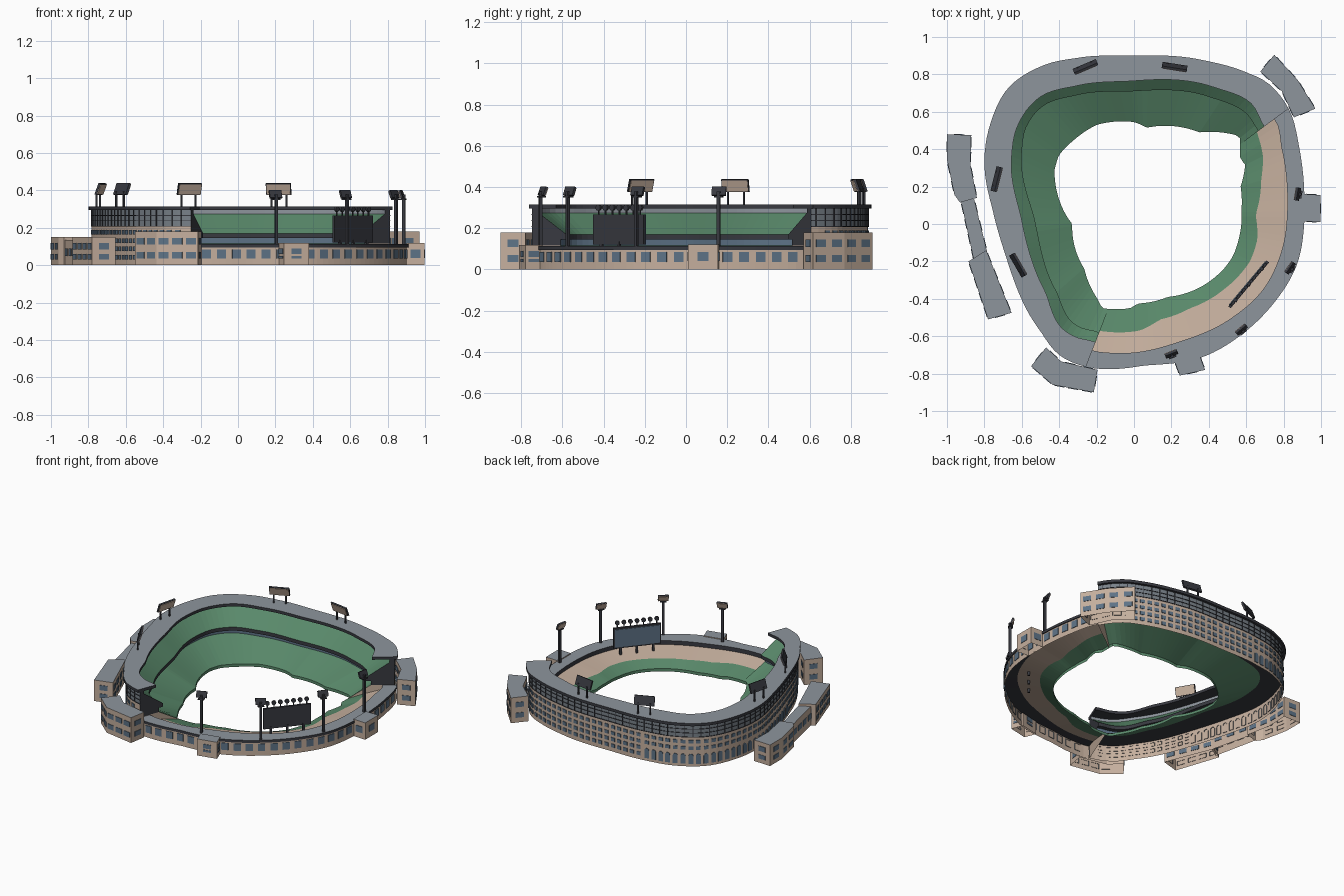
import bpy, bmesh, math
from mathutils import Matrix, Vector

if "Cube" in bpy.data.objects:
    bpy.data.objects.remove(bpy.data.objects["Cube"])

COL = dict(tan=(.56, .43, .34), green=(.10, .25, .145), grey=(.27, .30, .335), dark=(.04, .042, .052),
           glass=(.11, .17, .24), curtain=(.19, .22, .25))
MATS = {}
for k, c in COL.items():
    MATS[k] = bpy.data.materials.new(k)
    MATS[k].diffuse_color = (*c, 1)
NAMES = list(COL)
C = Vector((.06, .05))


def finish(name, bm, mat=None):
    bmesh.ops.recalc_face_normals(bm, faces=bm.faces)
    me = bpy.data.meshes.new(name)
    bm.to_mesh(me)
    bm.free()
    for k in ([mat] if mat else NAMES):
        me.materials.append(MATS[k])
    ob = bpy.data.objects.new(name, me)
    bpy.context.collection.objects.link(ob)
    return ob


def ring(pts, smooth=True):
    """Closed plan curve as radius over angle (degrees) around C."""
    pol = sorted((math.degrees(math.atan2(y - C.y, x - C.x)) % 360, math.hypot(x - C.x, y - C.y)) for x, y in pts)
    n = len(pol)

    def at(i):
        return pol[i % n][0] + 360 * (i // n), pol[i % n][1]

    def f(t):
        t %= 360
        i = -1
        while at(i + 1)[0] <= t:
            i += 1
        (a0, r0), (a1, r1), (a2, r2), (a3, r3) = (at(i + k) for k in (-1, 0, 1, 2))
        h = a2 - a1
        u = (t - a1) / h
        if not smooth:
            return r1 + (r2 - r1) * u
        m1, m2 = (r2 - r0) / (a2 - a0) * h, (r3 - r1) / (a3 - a1) * h
        return ((2*u**3 - 3*u*u + 1) * r1 + (u**3 - 2*u*u + u) * m1 + (3*u*u - 2*u**3) * r2 + (u**3 - u*u) * m2)
    return f


def inset(f, d):
    return lambda t: f(t) - d


def pos(f, t):
    a = math.radians(t)
    return C + Vector((math.cos(a), math.sin(a))) * f(t)


# Plan curves: outer edge, roof lip, upper deck edge, outfield walk, outfield seats, field edge
OUT = ring([(0, .9), (.35, .88), (.59, .815), (.72, .75), (.83, .61), (.885, .4), (.91, .18), (.91, 0), (.87, -.22),
            (.75, -.42), (.59, -.58), (.37, -.71), (.08, -.755), (-.1, -.775), (-.25, -.765), (-.4, -.7), (-.51, -.56),
            (-.67, -.22), (-.75, .05), (-.8, .34), (-.77, .53), (-.67, .73), (-.48, .85), (-.29, .89)])
LIP = ring([(0, .765), (-.3, .74), (-.5, .68), (-.62, .53), (-.655, .345), (-.6, .02), (-.48, -.35), (-.4, -.54),
            (-.32, -.6), (-.21, -.63), (.43, -.6), (.8, 0), (.69, .53), (.62, .65), (.43, .73)])
DECK = ring([(0, .71), (-.3, .69), (-.48, .635), (-.575, .52), (-.6, .38), (-.53, .02), (-.42, -.35), (-.345, -.51),
             (-.28, -.555), (-.2, -.575), (.43, -.55), (.75, 0), (.65, .52), (.59, .6), (.4, .68)])
WALK = ring([(-.24, -.67), (-.08, -.69), (.24, -.63), (.51, -.51), (.69, -.35), (.79, -.14), (.82, .13), (.79, .4),
             (.75, .56), (0, .8), (-.7, .3)])
SEAT = ring([(-.19, -.57), (.03, -.57), (.14, -.51), (.3, -.45), (.48, -.35), (.62, -.2), (.66, -.08), (.65, .05),
             (.68, .24), (.69, .36), (.65, .51), (0, .7), (-.6, .3)], False)
FIELD = ring([(0, .545), (-.2, .53), (-.32, .45), (-.4, .37), (-.425, .29), (-.4, .13), (-.33, 0), (-.265, -.24),
              (-.195, -.4), (-.17, -.45), (-.02, -.45), (.02, -.425), (.18, -.39), (.35, -.34), (.48, -.24),
              (.53, -.17), (.56, -.08), (.575, .08), (.57, .2), (.595, .32), (.565, .35), (.565, .47), (.35, .49), (.07, .515)], False)
A0, A1 = 36.5, 248.7
WALL = inset(OUT, .018)


def sweep(name, t0, t1, prof, closed=False):
    """Sweep (curve, z, material) section points around the bowl."""
    bm = bmesh.new()
    n = round((t1 - t0) / 2.5)
    rows = []
    for i in range(n + 1):
        t = t0 + (t1 - t0) * i / n
        rows.append([bm.verts.new((*pos(f, t), z)) for f, z, _ in prof])
    k = len(prof)
    for a, b in zip(rows, rows[1:]):
        for j in range(k if closed else k - 1):
            bm.faces.new((a[j], a[(j+1) % k], b[(j+1) % k], b[j])).material_index = NAMES.index(prof[j][2])
    if closed:
        for r in (rows[0], rows[-1]):
            bm.faces.new(r).material_index = NAMES.index('dark')
    return finish(name, bm)


# Main grandstand
LOW = inset(DECK, -.03)
BACK = inset(OUT, .05)
sweep('lower_bowl', A0, A1, [(FIELD, 0, 'green'), (FIELD, .02, 'green'), (LOW, .115, 'green')])
sweep('upper_stand', A0, A1, [(LOW, .115, 'glass'), (LOW, .145, 'dark'), (DECK, .145, 'dark'), (DECK, .17, 'green'),
      (BACK, .275, 'grey'), (BACK, .295, 'dark'), (WALL, .295, 'curtain'), (WALL, .21, 'tan'), (WALL, .115, 'dark')], True)
sweep('stand_wall', A0, A1, [(WALL, 0, 'tan'), (WALL, .115, 'tan')])
sweep('stand_roof', A0, A1, [(LIP, .315, 'grey'), (OUT, .315, 'dark'), (OUT, .295, 'dark'), (LIP, .295, 'dark')], True)
for i, z in enumerate((.207, .236, .264)):
    g = inset(WALL, -.004)
    sweep(f'facade_rail_{i}', A0, A1, [(WALL, z, 'dark'), (g, z, 'dark'), (g, z + .004, 'dark'), (WALL, z + .004, 'dark')], True)

# Outfield stand
B1 = A0 + 360
OWALL = inset(OUT, .006)
sweep('outfield_wall', A1, B1, [(OWALL, 0, 'tan'), (OWALL, .095, 'tan')])
sweep('outfield_walk', A1, B1, [(OUT, .095, 'dark'), (OUT, .113, 'grey'), (WALK, .113, 'dark'), (WALK, .085, 'dark')], True)
sweep('outfield_seats', A1, B1, [(WALK, .085, 'tan'), (SEAT, .055, 'green'), (FIELD, .02, 'green'), (FIELD, 0, 'green')])
for nm, t in (('a', A0), ('b', A1)):
    bm = bmesh.new()
    bm.faces.new([bm.verts.new((*pos(f, t), z)) for f, z in ((WALL, 0), (WALL, .115), (LOW, .115), (FIELD, .02), (FIELD, 0))])
    finish('stand_end_' + nm, bm, 'tan')


# Windows
def pane(bm, p, t, w, z0, z1, arch=False, d=.004):
    n = Vector((t.y, -t.x))
    h = w / 2
    sh = [(-h, z0), (h, z0)]
    if arch:
        sh += [(h * math.cos(a), z1 - h + h * math.sin(a)) for a in (math.pi * k / 6 for k in range(7))]
    else:
        sh += [(h, z1), (-h, z1)]
    lo, hi = ([bm.verts.new((*(p + t * s + n * e), z)) for s, z in sh] for e in (-d, d))
    bm.faces.new(hi)
    for i in range(len(sh)):
        j = (i + 1) % len(sh)
        bm.faces.new((lo[i], lo[j], hi[j], hi[i]))


def walk(f, t0, t1, step):
    """Evenly spaced points and tangents along a curve."""
    t, acc, prev = t0, step / 2, pos(f, t0)
    while t < t1 - .5:
        t += .25
        p = pos(f, t)
        acc += (p - prev).length
        if acc >= step:
            acc -= step
            yield p, (p - prev).normalized()
        prev = p


bm = bmesh.new()
for p, t in walk(OWALL, A1 + 3, B1 - 3, .08):
    pane(bm, p, t, .047, .035, .085)
for a, b, arch in ((A0 + 4, 112, 0), (112, 200, 1), (200, A1 - 3, 0)):
    for p, t in walk(WALL, a, b, .05):
        if arch:
            pane(bm, p, t, .032, .02, .09, True)
        else:
            pane(bm, p, t, .03, .03, .055)
            pane(bm, p, t, .03, .075, .1)
        pane(bm, p, t, .03, .12, .143)
        pane(bm, p, t, .03, .165, .188)
finish('facade_windows', bm, 'glass')
bm = bmesh.new()
for p, t in walk(WALL, A0, A1, .055):
    pane(bm, p, t, .004, .21, .295)
finish('facade_mullions', bm, 'dark')


# Attached buildings, counter-clockwise footprints
def building(name, pts, h, rows, ww=.055):
    bm, wb = bmesh.new(), bmesh.new()
    top = [bm.verts.new((*p, h)) for p in pts]
    bot = [bm.verts.new((*p, 0)) for p in pts]
    bm.faces.new(top).material_index = NAMES.index('grey')
    for i in range(len(pts)):
        j = (i + 1) % len(pts)
        bm.faces.new((bot[i], bot[j], top[j], top[i]))
        a, b = Vector(pts[i]), Vector(pts[j])
        L = (b - a).length
        n = int(L / (ww * 1.35))
        for k in range(n):
            for z0, z1 in rows:
                pane(wb, a.lerp(b, (k + .5) / n), (b - a) / L, ww, z0, z1, d=.003)
    finish(name, bm)
    finish(name + '_windows', wb, 'glass')


TWO = [(.035, .07), (.11, .145)]
building('corner_block_front', [(-.47, -.66), (-.55, -.76), (-.435, -.86), (-.215, -.9), (-.195, -.78), (-.39, -.735)], .18, TWO)
building('corner_block_back', [(.855, .57), (.97, .617), (.875, .77), (.75, .905), (.675, .815), (.79, .71)], .18, TWO)
building('side_entry', [(.9, .015), (.998, .01), (.998, .155), (.9, .16)], .12, [(.04, .085)])
building('front_entry', [(.215, -.73), (.245, -.81), (.38, -.78), (.35, -.7)], .118, [(.035, .05), (.06, .09)])
building('left_block_back', [(-.87, .475), (-1, .48), (-1, .345), (-.96, .155), (-.93, .115), (-.84, .14), (-.875, .32)], .15,
         [(.03, .06), (.085, .12)])
building('left_link', [(-.855, .135), (-.925, .12), (-.855, -.2), (-.785, -.15)], .135, [(.05, .09)])
building('left_block_front', [(-.79, -.14), (-.885, -.2), (-.78, -.51), (-.655, -.475)], .15, [(.03, .06), (.085, .12)])


# Floodlights and scoreboard
def box(bm, M, c, s, mat):
    r = bmesh.ops.create_cube(bm, size=1, matrix=M @ Matrix.Translation(c) @ Matrix.Diagonal((*s, 1)))
    for f in {f for v in r['verts'] for f in v.link_faces}:
        f.material_index = NAMES.index(mat)


def facing(x, y, deg):
    a = math.radians(deg)
    if Vector((math.sin(a), -math.cos(a))).dot(C - Vector((x, y))) < 0:
        a += math.pi
    return Matrix.Translation((x, y, 0)) @ Matrix.Rotation(a, 4, 'Z')


def floodlight(name, x, y, deg, w, base, z0, z1, poles):
    bm = bmesh.new()
    M = facing(x, y, deg)
    T = M @ Matrix.Translation((0, 0, (z0 + z1) / 2)) @ Matrix.Rotation(.35, 4, 'X')
    box(bm, T, (0, 0, 0), (w, .012, z1 - z0), 'dark')
    box(bm, T, (0, -.008, 0), (w * .94, .004, (z1 - z0) * .88), 'tan')
    for px, r in poles:
        box(bm, M, (px, .012, (base + z0 + .02) / 2), (r, r, z0 + .02 - base), 'dark')
    if len(poles) == 1:
        box(bm, M, (0, .008, z0 - .005), (w * .6, .03, .007), 'dark')
    finish(name, bm)


for i, (x, y, d) in enumerate([(-.26, .84, 23), (.217, .84, -9), (-.735, .24, 76), (-.62, -.22, -60)]):
    floodlight(f'roof_floodlight_{i}', x, y, d, .135, .31, .375, .44, [(-.04, .009), (.04, .009)])
for i, (x, y, d) in enumerate([(.875, .16, 80), (.835, -.235, 55), (.575, -.565, 40), (.2, -.695, 22)]):
    floodlight(f'tower_floodlight_{i}', x, y, d, .07, .1, .358, .402, [(0, .016)])

bm = bmesh.new()
M = facing(.613, -.323, 50)
box(bm, M, (0, 0, .193), (.32, .016, .145), 'dark')
box(bm, M, (0, -.01, .193), (.3, .004, .125), 'glass')
for x in (-.11, 0, .11):
    box(bm, M, (x, .004, .09), (.014, .014, .09), 'dark')
for k in range(7):
    x = -.132 + .044 * k
    box(bm, M, (x, 0, .28), (.006, .006, .035), 'dark')
    r = bmesh.ops.create_cone(bm, cap_ends=True, segments=12, radius1=.015, radius2=.015, depth=.012,
                              matrix=M @ Matrix.Translation((x, 0, .3)) @ Matrix.Rotation(math.pi / 2, 4, 'X'))
    for f in {f for v in r['verts'] for f in v.link_faces}:
        f.material_index = NAMES.index('dark')
finish('scoreboard', bm)

for m in bpy.data.materials:
    if m.users and not m.is_grease_pencil:
        m.use_nodes = True
        m.node_tree.nodes["Principled BSDF"].inputs["Base Color"].default_value = m.diffuse_color
